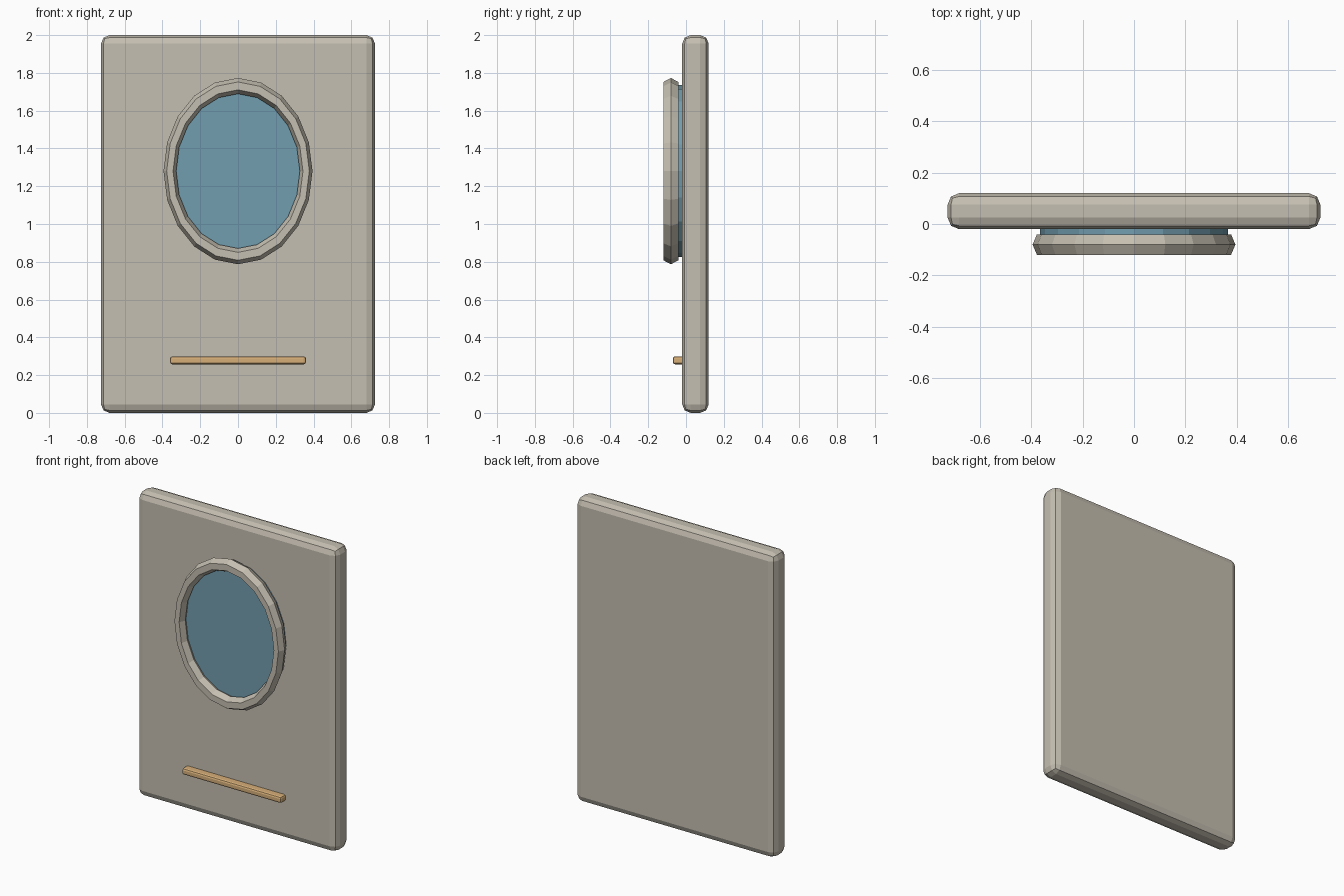
import bpy, bmesh, math
from mathutils import Matrix, Vector

cube = bpy.data.objects.get("Cube")
if cube:
    bpy.data.objects.remove(cube, do_unlink=True)


def material(name, color):
    m = bpy.data.materials.new(name)
    m.use_nodes = True
    m.diffuse_color = (*color, 1)
    m.node_tree.nodes["Principled BSDF"].inputs["Base Color"].default_value = (*color, 1)
    return m


stone = material("warm grey", (0.56, 0.52, 0.44))
glass = material("dusty blue", (0.17, 0.34, 0.43))
brass = material("brass tan", (0.68, 0.43, 0.19))


def finish(name, bm, mat):
    bmesh.ops.recalc_face_normals(bm, faces=bm.faces)
    mesh = bpy.data.meshes.new(name)
    bm.to_mesh(mesh)
    bm.free()
    mesh.materials.append(mat)
    obj = bpy.data.objects.new(name, mesh)
    bpy.context.collection.objects.link(obj)
    return obj


def rounded_box(name, size, center, radius, segments, mat):
    bm = bmesh.new()
    bmesh.ops.create_cube(bm, size=1)
    bmesh.ops.transform(bm, matrix=Matrix.Translation(center) @ Matrix.Diagonal((*size, 1)), verts=bm.verts)
    bevel = finish(name, bm, mat).modifiers.new("rounded edges", "BEVEL")
    bevel.width, bevel.segments = radius, segments


SIDES = 20
CENTER_Z = 1.28
SQUASH = 0.8  # oval width over height


def oval(bm, radius, y):
    steps = [2 * math.pi * i / SIDES for i in range(SIDES)]
    return [bm.verts.new((SQUASH * radius * math.cos(a), y, CENTER_Z + radius * math.sin(a))) for a in steps]


def bridge(bm, a, b):
    for i in range(SIDES):
        j = (i + 1) % SIDES
        bm.faces.new((a[i], a[j], b[j], b[i]))


# Slab
rounded_box("panel", (1.45, 0.14, 2), (0, 0.05, 1), 0.045, 2, stone)

# Oval frame with a six-sided section
bm = bmesh.new()
loops = [oval(bm, 0.451 + 0.042 * math.cos(k * math.pi / 3), -0.08 + 0.046 * math.sin(k * math.pi / 3))
         for k in range(6)]
for k in range(6):
    bridge(bm, loops[k], loops[(k + 1) % 6])
finish("oval_frame", bm, stone)

# Oval pane behind the frame
bm = bmesh.new()
back, front = oval(bm, 0.456, -0.01), oval(bm, 0.456, -0.06)
bridge(bm, back, front)
bm.faces.new(back)
bm.faces.new(front)
finish("oval_pane", bm, glass)

# Slim bar below the oval
rounded_box("lower_bar", (0.72, 0.06, 0.042), (0, -0.04, 0.278), 0.012, 2, brass)
